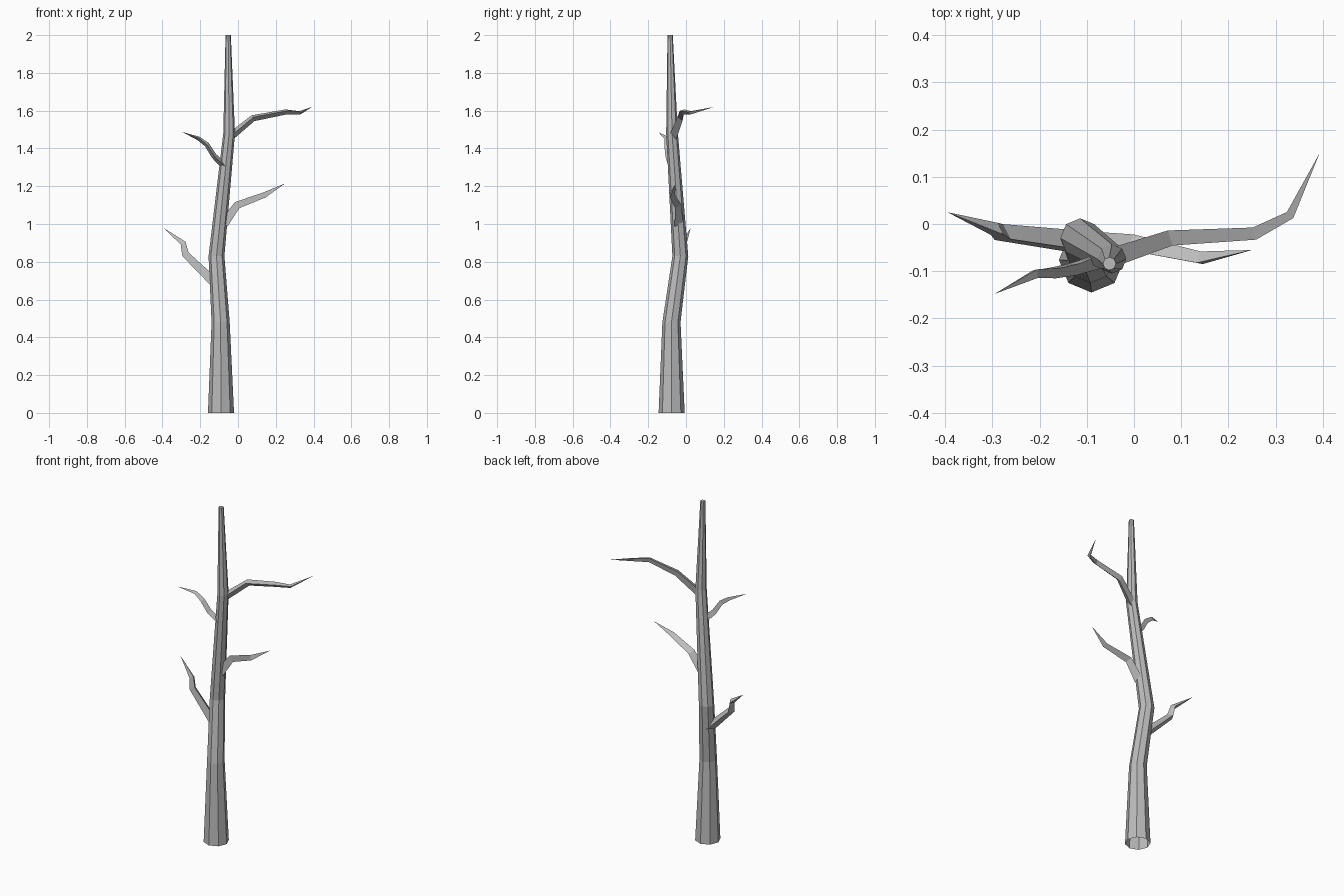
import bpy, bmesh, math
from mathutils import Vector

cube = bpy.data.objects.get("Cube")
if cube:
    bpy.data.objects.remove(cube, do_unlink=True)

bark = bpy.data.materials.new("grey_bark")
bark.use_nodes = True
grey = (0.5, 0.5, 0.5, 1)
bark.diffuse_color = grey
bark.node_tree.nodes["Principled BSDF"].inputs["Base Color"].default_value = grey


def limb(name, rings, sides, facing, level=False):
    """Skin a tapering flat-faced tube over (x, y, z, radius) rings.
    One face looks towards 'facing'; a zero radius ends in a point."""
    bm = bmesh.new()
    pts = [Vector(r[:3]) for r in rings]
    loops = []
    for i, p in enumerate(pts):
        radius = rings[i][3]
        if radius == 0:
            loops.append([bm.verts.new(p)])
            continue
        tangent = Vector((0, 0, 1))
        if not level:
            ahead = (pts[min(i + 1, len(pts) - 1)] - p).normalized()
            behind = (p - pts[max(i - 1, 0)]).normalized()
            tangent = (ahead + behind).normalized()
        n = Vector(facing)
        u = (n - tangent * n.dot(tangent)).normalized()
        v = tangent.cross(u)
        angles = [2 * math.pi * (k + 0.5) / sides for k in range(sides)]
        loops.append([bm.verts.new(p + radius * (math.cos(a) * u + math.sin(a) * v))
                      for a in angles])
    for low, high in zip(loops, loops[1:]):
        for k in range(sides):
            j = (k + 1) % sides
            if len(high) == 1:
                bm.faces.new((low[k], low[j], high[0]))
            else:
                bm.faces.new((low[k], low[j], high[j], high[k]))
    if len(loops[-1]) > 1:
        bm.faces.new(loops[-1])
    mesh = bpy.data.meshes.new(name)
    bm.to_mesh(mesh)
    bm.free()
    mesh.materials.append(bark)
    obj = bpy.data.objects.new(name, mesh)
    bpy.context.scene.collection.objects.link(obj)


# Trunk: octagonal, open underneath, corners on the axes
turn = math.pi / 8
limb("trunk", [(-0.09, -0.076, 0, 0.069), (-0.092, -0.077, 0.48, 0.048),
               (-0.114, -0.03, 0.83, 0.042), (-0.047, -0.074, 1.48, 0.031),
               (-0.052, -0.084, 2, 0.014)], 8,
     (math.cos(turn), math.sin(turn), 0), level=True)

# Branches: three-sided and pointed
limb("lower_right_branch", [(-0.11, -0.044, 0.675, 0.03), (-0.278, -0.022, 0.838, 0.022),
                            (-0.29, -0.014, 0.897, 0.017), (-0.395, 0.025, 0.98, 0)],
     3, (0, -1, 0.1))
limb("upper_right_branch", [(-0.075, -0.075, 1.31, 0.02), (-0.125, -0.092, 1.358, 0.017),
                            (-0.165, -0.1, 1.42, 0.015), (-0.208, -0.103, 1.453, 0.012),
                            (-0.295, -0.148, 1.487, 0)], 3, (0, -0.5, 1))
limb("upper_left_branch", [(-0.05, -0.068, 1.455, 0.025), (0.08, -0.026, 1.562, 0.02),
                           (0.255, -0.018, 1.595, 0.016), (0.33, 0.02, 1.59, 0.011),
                           (0.393, 0.15, 1.62, 0)], 3, (0, -0.3, 1))
limb("lower_left_branch", [(-0.075, -0.045, 1.0, 0.028), (-0.003, -0.045, 1.1, 0.023),
                           (0.14, -0.075, 1.153, 0.017), (0.25, -0.055, 1.215, 0)],
     3, (0, -1, 0.1))
